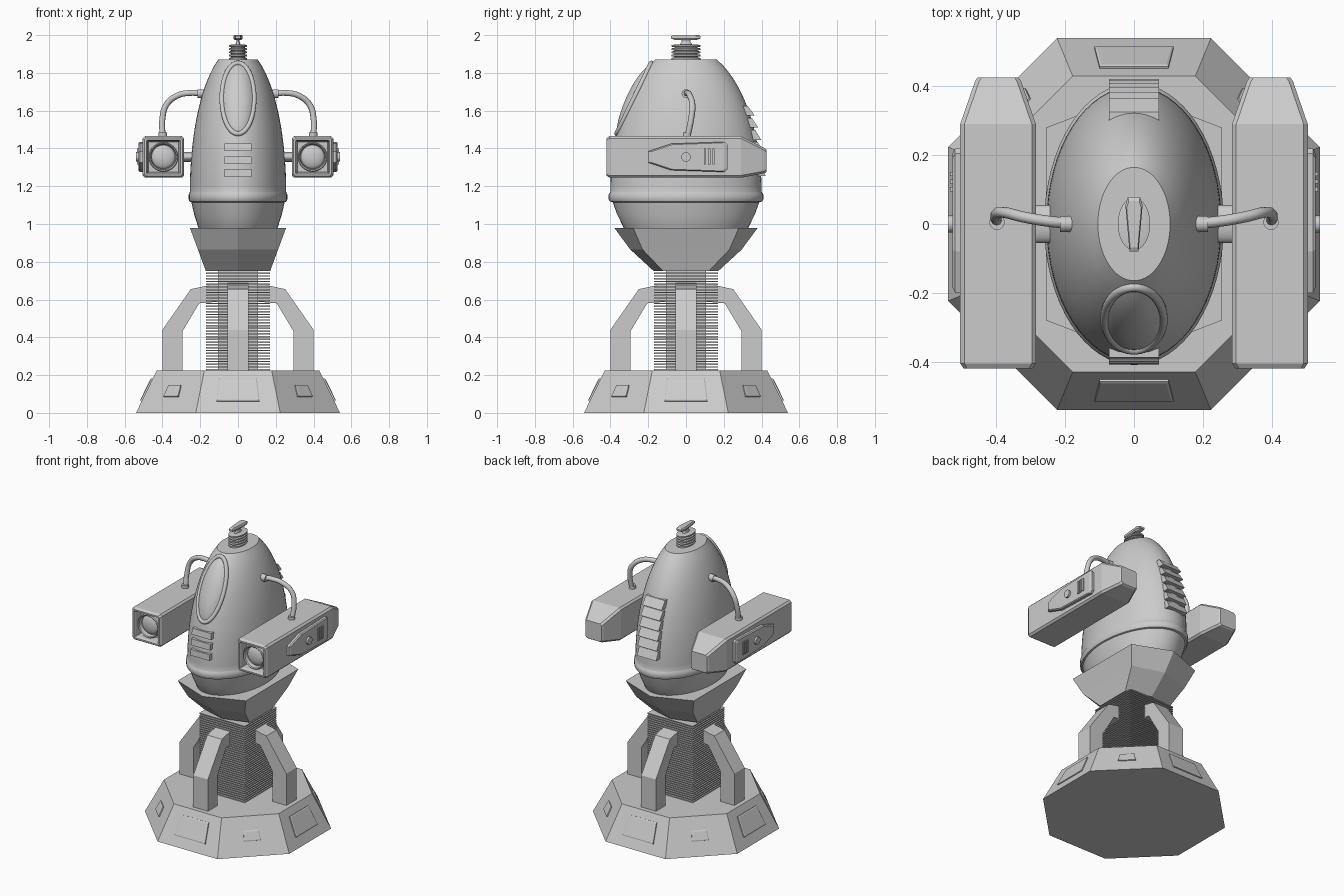
import bpy, bmesh
from math import sin, cos, pi, sqrt, radians, tan
from mathutils import Vector, Matrix

if "Cube" in bpy.data.objects:
    bpy.data.objects.remove(bpy.data.objects["Cube"])


def build(name, solids, smooth=False, mirror=False):
    """Each solid is a list of rings (closed loops of points), lofted and capped."""
    bm = bmesh.new()
    for rings in solids:
        vs = [[bm.verts.new(p) for p in r] for r in rings]
        n = len(vs[0])
        for a, b in zip(vs, vs[1:]):
            for i in range(n):
                bm.faces.new((a[i], a[(i + 1) % n], b[(i + 1) % n], b[i]))
        bm.faces.new(vs[0][::-1])
        bm.faces.new(vs[-1])
    bmesh.ops.recalc_face_normals(bm, faces=bm.faces)
    me = bpy.data.meshes.new(name)
    bm.to_mesh(me)
    bm.free()
    ob = bpy.data.objects.new(name, me)
    bpy.context.collection.objects.link(ob)
    if mirror:
        ob.modifiers.new("Mirror", "MIRROR").use_clip = False
    if smooth:
        bpy.ops.object.select_all(action="DESELECT")
        ob.select_set(True)
        bpy.context.view_layer.objects.active = ob
        bpy.ops.object.shade_smooth_by_angle(angle=radians(35))
    return ob


def oval(z, rx, ry, n=48, cx=0, cy=0):
    return [(cx + rx * cos(2 * pi * i / n), cy + ry * sin(2 * pi * i / n), z) for i in range(n)]


def box(x0, x1, y0, y1, z0, z1):
    return [[(x0, y0, z), (x1, y0, z), (x1, y1, z), (x0, y1, z)] for z in (z0, z1)]


def disc_x(x, r, y=0, z=1.355, n=24, ky=1):
    return [(x, y + ky * r * cos(2 * pi * i / n), z + r * sin(2 * pi * i / n)) for i in range(n)]


def disc_y(y, r, x=0.395, z=1.355, n=32):
    return [(x + r * cos(2 * pi * i / n), y, z + r * sin(2 * pi * i / n)) for i in range(n)]


def tube(name, pts, r, cyclic=False):
    cu = bpy.data.curves.new(name, "CURVE")
    cu.dimensions = "3D"
    cu.bevel_depth, cu.bevel_resolution, cu.use_fill_caps = r, 3, True
    sp = cu.splines.new("BEZIER")
    sp.bezier_points.add(len(pts) - 1)
    for bp, p in zip(sp.bezier_points, pts):
        bp.co = p
        bp.handle_left_type = bp.handle_right_type = "AUTO"
    sp.use_cyclic_u = cyclic
    sp.resolution_u = 6
    ob = bpy.data.objects.new(name, cu)
    bpy.context.collection.objects.link(ob)


# Octagonal base
def octagon(z, apothem):
    r = apothem / cos(pi / 8)
    return [(r * cos(pi / 8 + i * pi / 4), r * sin(pi / 8 + i * pi / 4), z) for i in range(8)]

build("base", [[octagon(0, 0.54), octagon(0.225, 0.43)]])

# Raised panels on the sloping base faces: large on the cardinal sides, small between
panels = []
for k in range(8):
    rot = Matrix.Rotation(k * pi / 4, 3, "Z")
    w0, w1, z0, z1 = (0.115, 0.10, 0.06, 0.18) if k % 2 == 0 else (0.055, 0.045, 0.085, 0.145)
    rings = []
    for d, s in ((-0.005, 0), (0.007, 0), (0.01, 0.006)):
        quad = ((-w0 + s, z0 + s), (w0 - s, z0 + s), (w1 - s, z1 - s), (-w1 + s, z1 - s))
        rings.append([rot @ Vector((0.54 - 0.489 * z + 0.9 * d, u, z + 0.44 * d)) for u, z in quad])
    panels.append(rings)
build("base_panels", panels)

# Four bent legs
leg = [(0.40, 0.22), (0.40, 0.44), (0.25, 0.655), (0.09, 0.69), (0.09, 0.59), (0.205, 0.58), (0.295, 0.43), (0.295, 0.22)]
legs = []
for k in range(4):
    rot = Matrix.Rotation(k * pi / 2, 3, "Z")
    legs.append([[rot @ Vector((r, w, z)) for r, z in leg] for w in (-0.055, 0.055)])
build("legs", legs)

# Finned column
build("column_core", [box(-0.105, 0.105, -0.105, 0.105, 0.22, 0.76)])
build("column_fins", [box(-0.17, 0.17, -0.17, 0.17, 0.225 + 0.0146 * i, 0.232 + 0.0146 * i) for i in range(36)])

# Faceted six-sided collar
def hexagon(z, a, x, y):
    return [(0, -a, z), (x, -y, z), (x, y, z), (0, a, z), (-x, y, z), (-x, -y, z)]

build("collar", [[hexagon(0.75, 0.17, 0.17, 0.12), hexagon(0.865, 0.295, 0.212, 0.23), hexagon(0.98, 0.38, 0.255, 0.28)]])

# Egg-shaped body
K = 1.57
def half(z):
    return 0.255 * sqrt(max(0, 1 - ((z - 1.17) / 0.768) ** 2))

def surf(x, z):
    return K * sqrt(max(0, half(z) ** 2 - x * x))

profile = [(0.18, 0.92), (0.21, 0.98), (0.232, 1.05), (0.247, 1.115), (0.256, 1.118), (0.261, 1.13),
           (0.261, 1.155), (0.256, 1.167)]
profile += [(half(1.17 + 0.7 * i / 20), 1.17 + 0.7 * i / 20) for i in range(21)]
build("body", [[oval(z, r, r * K, 64) for r, z in profile]], smooth=True)

# Ribbed neck and scanner blade on top
neck = []
for i in range(5):
    z = 1.868 + 0.017 * i
    neck += [oval(z, 0.036, 0.062), oval(z + 0.003, 0.047, 0.076), oval(z + 0.011, 0.047, 0.076), oval(z + 0.014, 0.036, 0.062)]
build("top_neck", [neck], smooth=True)
build("blade_stem", [[oval(1.94, 0.016, 0.04, 24), oval(1.965, 0.009, 0.022, 24), oval(1.985, 0.009, 0.03, 24)]], smooth=True)
def blade(z, s):
    return [(-0.013 * s, -0.08 * s, z), (0.013 * s, -0.08 * s, z), (0.025 * s, 0.055 * s, z), (0.018 * s, 0.078 * s, z),
            (-0.018 * s, 0.078 * s, z), (-0.025 * s, 0.055 * s, z)]
build("scanner_blade", [[blade(1.974, 0.7), blade(1.982, 1), blade(1.994, 1), blade(2.0, 0.85)]])

# Oval window with rim following the body
rim = []
for i in range(24):
    a = 2 * pi * i / 24
    x, z = 0.085 * cos(a), 1.665 + 0.187 * sin(a)
    rim.append((x, -surf(x, z), z))
tube("window_rim", rim, 0.013, True)
glass = []
for j in range(11):
    t = 1 - j / 10.5
    ring = []
    for i in range(32):
        a = 2 * pi * i / 32
        x, z = 0.083 * t * cos(a), 1.665 + 0.185 * t * sin(a)
        ring.append((x, -surf(x, z) - 0.012 * (1 - t ** 4), z))
    glass.append(ring)
build("window", [glass], smooth=True)

# Front vents and back louvres
build("front_vents", [[[(x, -surf(0.035, z + h) + d, z + h) for d, h in ((0.03, -0.02), (-0.014, -0.02), (-0.014, 0.02), (0.03, 0.02))]
                       for x in (-0.072, 0.072)] for z in (1.27, 1.338, 1.406)])
build("back_louvres", [[[(x, surf(0, z + h) + d, z + h) for d, h in ((-0.035, -0.026), (0.024, -0.026), (0.004, 0.026), (-0.035, 0.026))]
                        for x in (-0.072, 0.072)] for z in [1.28 + 0.064 * i for i in range(6)]])

# Arm pods: chamfered box, tapered back, recessed square front
def sect(y, x0, x1, z0, z1, c=0.012):
    return [(x0 + c, y, z0), (x1 - c, y, z0), (x1, y, z0 + c), (x1, y, z1 - c),
            (x1 - c, y, z1), (x0 + c, y, z1), (x0, y, z1 - c), (x0, y, z0 + c)]

def square(y, h, c):
    return sect(y, 0.395 - h, 0.395 + h, 1.355 - h, 1.355 + h, c)

build("arm_pods", [[sect(0.425, 0.335, 0.455, 1.275, 1.395), sect(0.415, 0.328, 0.462, 1.268, 1.402),
                    sect(0.29, 0.285, 0.505, 1.245, 1.465), square(-0.405, 0.11, 0.012), square(-0.42, 0.1, 0.01),
                    square(-0.42, 0.09, 0.004), square(-0.405, 0.084, 0.003), square(-0.36, 0.08, 0.003)]], mirror=True)
build("arm_lens_rings", [[disc_y(-0.355, 0.079), disc_y(-0.395, 0.079), disc_y(-0.4, 0.074), disc_y(-0.395, 0.068),
                          disc_y(-0.37, 0.064)]], smooth=True, mirror=True)
build("arm_lenses", [[disc_y(-0.365 - 0.025 * sin(t * pi / 16), 0.064 * cos(t * pi / 16)) for t in range(8)]], smooth=True, mirror=True)

# Outer side panels with knob and bars
plate = [(-0.2, 1.325), (-0.08, 1.285), (0.205, 1.275), (0.22, 1.29), (0.22, 1.42), (0.205, 1.435), (-0.08, 1.425), (-0.2, 1.385)]
def plate_ring(x, s):
    return [(x, 0.01 + (y - 0.01) * s, 1.355 + (z - 1.355) * s) for y, z in plate]
build("side_panels", [[plate_ring(0.5, 1), plate_ring(0.52, 1), plate_ring(0.527, 0.93)]], mirror=True)
build("side_knobs", [[disc_x(0.52, 0.025), disc_x(0.54, 0.025)]], smooth=True, mirror=True)
build("side_bars", [box(0.52, 0.535, y, y + 0.012, 1.315, 1.4) for y in (0.095, 0.117, 0.139)], mirror=True)

# Axles joining pods to body
build("axles", [[disc_x(0.22, 0.026, ky=2.1), disc_x(0.3, 0.026, ky=2.1)]], smooth=True, mirror=True)

# Hoses with end fittings
for s, side in ((1, "right"), (-1, "left")):
    path = [(0.19, 0.002, 1.69), (0.25, 0.008, 1.694), (0.32, 0.02, 1.68), (0.38, 0.034, 1.63), (0.4, 0.028, 1.56), (0.398, 0.005, 1.45)]
    tube(side + "_hose", [(s * x, y, z) for x, y, z in path], 0.016)
build("hose_body_fittings", [[disc_x(0.18, 0.023, z=1.69), disc_x(0.215, 0.023, z=1.69)]], smooth=True, mirror=True)
build("hose_pod_fittings", [[oval(1.46, 0.022, 0.022, 24, 0.398, 0.005), oval(1.485, 0.022, 0.022, 24, 0.398, 0.005)]], smooth=True, mirror=True)
